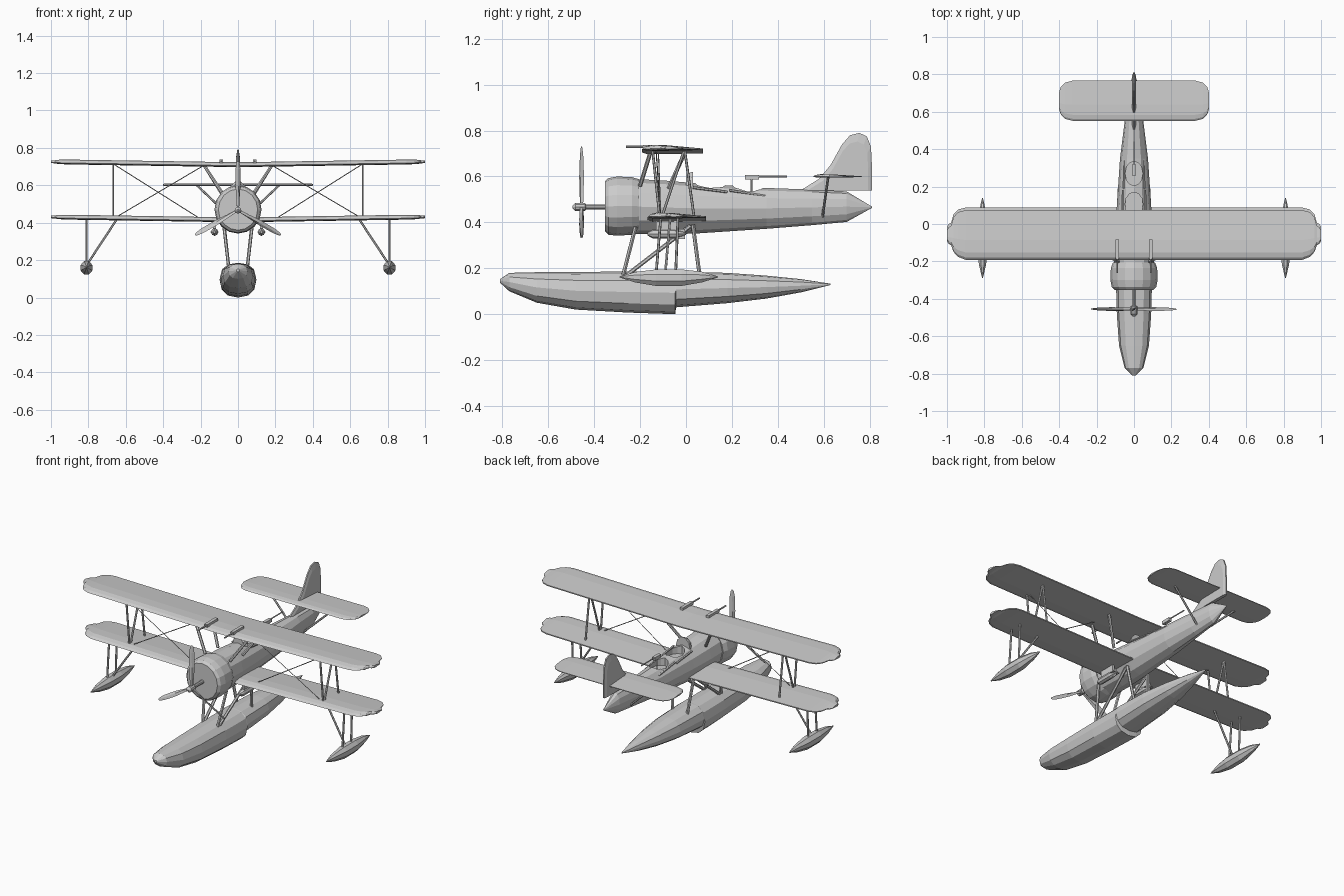
import bpy, bmesh, math
from mathutils import Vector, Matrix

if "Cube" in bpy.data.objects:
    bpy.data.objects.remove(bpy.data.objects["Cube"])


def finish(name, bm):
    bmesh.ops.recalc_face_normals(bm, faces=bm.faces)
    me = bpy.data.meshes.new(name)
    bm.to_mesh(me)
    bm.free()
    ob = bpy.data.objects.new(name, me)
    bpy.context.collection.objects.link(ob)
    return ob


def skin(bm, rings):
    """Skin a list of equal-length point rings and cap both ends."""
    vs = [[bm.verts.new(p) for p in r] for r in rings]
    n = len(vs[0])
    for a, b in zip(vs, vs[1:]):
        for i in range(n):
            j = (i + 1) % n
            bm.faces.new((a[i], a[j], b[j], b[i]))
    bm.faces.new(vs[0][::-1])
    bm.faces.new(vs[-1])


def spow(v, p):
    return math.copysign(abs(v) ** p, v)


def hull(name, secs, n, p=1.0, x=0.0, phase=0.0):
    """Body along y from sections (y, half width, bottom z, top z)."""
    bm = bmesh.new()
    rings = []
    for y, w, lo, hi in secs:
        ang = [math.tau * (i + phase) / n for i in range(n)]
        rings.append([(x + w * spow(math.cos(a), p), y,
                       (lo + hi) / 2 + (hi - lo) / 2 * spow(math.sin(a), p)) for a in ang])
    skin(bm, rings)
    return finish(name, bm)


AIRFOIL = [(0, .3), (.05, .75), (.15, 1), (.4, .95), (1, .4), (1, .15), (.3, 0), (.08, .05)]


def wing(name, stations, y0, y1, z, t, dihedral):
    """Mirrored wing; stations are (x, leading fraction, trailing fraction)."""
    full = [(-x, a, b) for x, a, b in reversed(stations)] + [(0, 0, 1)] + stations
    bm = bmesh.new()
    rings = []
    for x, a, b in full:
        c, th = y1 - y0, t * (0.4 + 0.6 * (b - a))
        zb = z + dihedral * abs(x) + (t - th) / 2
        rings.append([(x, y0 + c * (a + (b - a) * u), zb + th * v) for u, v in AIRFOIL])
    skin(bm, rings)
    return finish(name, bm)


def rods(name, segs, r, mirror=True, n=6):
    """Round bars between point pairs, mirrored over x."""
    bm = bmesh.new()
    for p, q in segs:
        for s in ((1, -1) if mirror else (1,)):
            a, b = Vector((p[0] * s, *p[1:])), Vector((q[0] * s, *q[1:]))
            d = b - a
            m = Matrix.Translation((a + b) / 2) @ d.to_track_quat('Z', 'Y').to_matrix().to_4x4()
            bmesh.ops.create_cone(bm, cap_ends=True, segments=n, radius1=r, radius2=r,
                                  depth=d.length, matrix=m)
    return finish(name, bm)


def boxes(name, items):
    """Boxes from (centre, size)."""
    bm = bmesh.new()
    for c, s in items:
        bmesh.ops.create_cube(bm, size=1, matrix=Matrix.Translation(c) @ Matrix.Diagonal((*s, 1)))
    return finish(name, bm)


# fuselage and cowling
fuselage = hull("fuselage", [(-.25, .108, .35, .59), (-.1, .105, .347, .583), (.05, .095, .352, .57),
                             (.35, .075, .372, .55), (.55, .05, .388, .543), (.7, .035, .402, .535),
                             (.81, .003, .463, .469)], 12)
hull("cowling", [(-.352, .105, .36, .58), (-.338, .119, .346, .593), (-.3, .126, .342, .6),
                 (-.235, .124, .346, .597), (-.205, .112, .352, .588)], 16)

# cockpit openings cut into the fuselage top
for y, zc in ((.105, .585), (.27, .575)):
    bm = bmesh.new()
    bmesh.ops.create_cone(bm, cap_ends=True, segments=12, radius1=1, radius2=1, depth=.13,
                          matrix=Matrix.Translation((0, y, zc)) @ Matrix.Diagonal((.048, .065, 1, 1)))
    cutter = finish("cockpit_cutter", bm)
    cutter.hide_render = True
    mod = fuselage.modifiers.new("cockpit", 'BOOLEAN')
    mod.operation, mod.object, mod.solver = 'DIFFERENCE', cutter, 'EXACT'
    bpy.context.view_layer.objects.active = fuselage
    bpy.ops.object.modifier_apply(modifier=mod.name)
    bpy.data.objects.remove(cutter)
rods("cockpit_rims", [((.062, .03, .552), (.06, .18, .533)), ((.056, .19, .54), (.052, .345, .516))], .006)
bm = bmesh.new()
skin(bm, [[(x * k, y, .555 + h * k) for x, h in ((-.05, 0), (-.04, .04), (-.015, .065),
                                              (.015, .065), (.04, .04), (.05, 0))]
          for y, k in ((.0, .8), (.025, 1), (.03, 1))])
finish("windscreen", bm)

# wings and tail
TIP = [(.9, 0, 1), (.94, .06, .96), (.965, .16, .86), (.978, .3, .68), (.99, .32, .66), (1, .38, .6)]
wing("upper_wing", TIP, -.192, .074, .697, .026, .016)
wing("lower_wing", TIP, -.167, .088, .402, .026, .016)
wing("tailplane", [(.33, 0, 1), (.37, .05, .95), (.393, .17, .83), (.402, .32, .68)],
     .552, .766, .595, .015, 0)
FIN = [(.5, .54), (.58, .59), (.63, .65), (.68, .74), (.715, .78), (.755, .79),
       (.788, .775), (.806, .73), (.81, .65), (.81, .54)]
bm = bmesh.new()
skin(bm, [[(x, .7 + (y - .7) * k, .54 + (z - .54) * k) for y, z in FIN]
          for x, k in ((-.01, .85), (-.004, 1), (.004, 1), (.01, .85))])
finish("fin", bm)
rods("tail_struts", [((.22, .62, .6), (.035, .595, .425))], .006)

# wing struts and bracing wires
rods("interplane_struts", [((.667, -.145, .71), (.667, -.115, .425)), ((.667, -.005, .71), (.667, .035, .425)),
                           ((.667, -.01, .71), (.667, -.105, .425))], .006)
rods("cabane_struts", [((.18, -.155, .705), (.085, -.2, .56)), ((.18, -.005, .705), (.085, -.075, .55))], .009)
rods("bracing_wires", [((.19, -.12, .702), (.66, -.11, .425)), ((.2, -.11, .42), (.66, -.13, .71))], .0025, n=4)

# propeller
bm = bmesh.new()
for k in range(3):
    rot = Matrix.Rotation(math.tau * k / 3, 3, 'Y')
    rings = []
    for r, c, t, tw in ((.01, .009, .008, 50), (.06, .012, .007, 45), (.13, .017, .005, 38),
                        (.22, .015, .003, 30), (.255, .009, .002, 26), (.264, .003, .001, 26)):
        a = math.radians(tw)
        u, v = Vector((math.cos(a), math.sin(a), 0)), Vector((-math.sin(a), math.cos(a), 0))
        o = Vector((0, 0, r))
        rings.append([rot @ (o + d) + Vector((0, -.455, .467)) for d in (u * c, v * t, -u * c, -v * t)])
    skin(bm, rings)
finish("propeller_blades", bm)
hull("propeller_hub", [(-.495, .005, .462, .472), (-.482, .018, .449, .485), (-.44, .018, .449, .485),
                       (-.435, .012, .455, .479), (-.34, .012, .455, .479)], 10)

# main float with a step underneath
hull("main_float", [(-.81, .008, .137, .153), (-.77, .05, .1, .18), (-.65, .08, .05, .183),
                    (-.48, .092, .02, .184), (-.25, .098, .007, .186), (-.047, .098, 0, .186),
                    (-.043, .096, .03, .186), (.18, .088, .048, .18), (.35, .066, .068, .168),
                    (.5, .035, .095, .153), (.63, .003, .127, .133)], 12, .85)
rods("main_float_struts", [((.075, -.22, .38), (.05, -.275, .165)), ((.075, .03, .39), (.05, .06, .165)),
                           ((.075, .02, .385), (.05, -.265, .165))], .009)

# wing tip floats and wing stores, one set per side
for s, side in ((-1, "left"), (1, "right")):
    hull(side + "_tip_float", [(-.29, .002, .16, .165), (-.22, .02, .136, .186), (-.13, .034, .12, .198),
                               (-.02, .034, .12, .198), (.07, .02, .137, .187), (.14, .002, .16, .165)],
         8, x=.81 * s, phase=.5)
    hull(side + "_wing_store", [(-.168, .006, .343, .357), (-.145, .02, .33, .37), (-.05, .02, .33, .37),
                                (-.01, .009, .341, .359), (.0, .004, .346, .354)], 8, x=.125 * s)
    boxes(side + "_store_rack", [((.125 * s, -.08, .387), (.016, .1, .045)),
                                 ((.125 * s, -.02, .35), (.044, .03, .004)),
                                 ((.125 * s, -.02, .35), (.004, .03, .044))])
rods("tip_float_struts", [((.81, -.11, .42), (.81, -.13, .18)), ((.81, -.035, .42), (.81, -.045, .18)),
                          ((.65, -.07, .415), (.805, -.09, .18))], .006)

# guns on the upper wing and in the rear cockpit
boxes("wing_guns", [((s * .09, -.135, .729), (.02, .105, .018)) for s in (-1, 1)])
rods("wing_gun_barrels", [((.09, -.262, .729), (.09, -.18, .729))], .005)
boxes("rear_gun", [((0, .288, .596), (.02, .06, .02))])
rods("rear_gun_barrel", [((0, .31, .6), (0, .44, .6)), ((0, .285, .59), (0, .285, .5))], .004, False)
